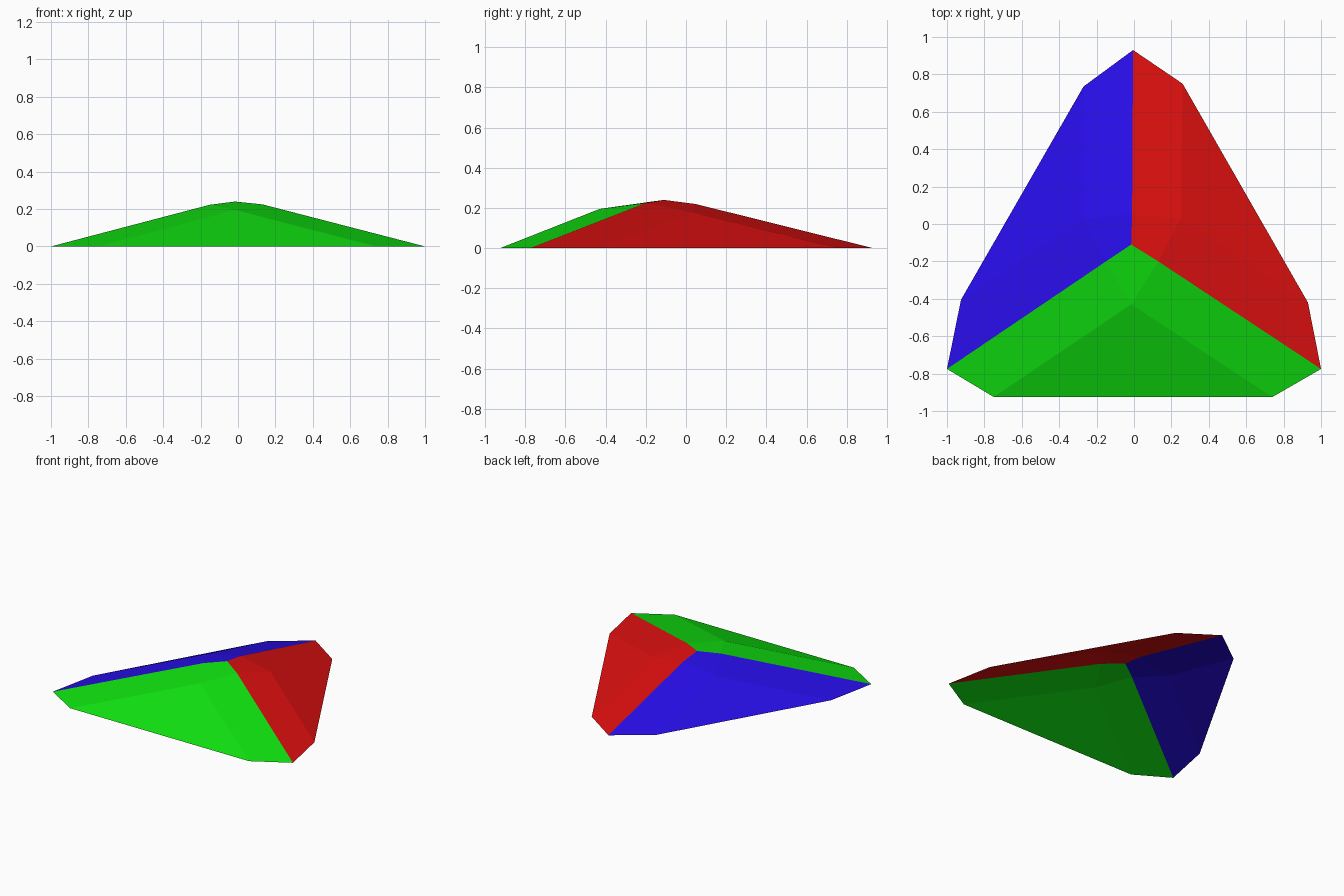
import bpy, bmesh
from mathutils import Vector

if "Cube" in bpy.data.objects:
    bpy.data.objects.remove(bpy.data.objects["Cube"])


def material(name, rgb):
    mat = bpy.data.materials.new(name)
    mat.diffuse_color = (*rgb, 1)
    mat.use_nodes = True
    mat.node_tree.nodes["Principled BSDF"].inputs["Base Color"].default_value = mat.diffuse_color
    return mat


# Shared points: the peak, the three seam bends near it and the three seam ends
peak = (-0.015, -0.11, 0.24)
left_bend, left_end = (-0.15, -0.2, 0.223), (-1, -0.775, 0)
right_bend, right_end = (0.13, -0.2, 0.225), (1, -0.775, 0)
back_bend, back_end = (-0.01, 0.05, 0.219), (-0.005, 0.93, 0)


def panel(name, mat, bend_a, end_a, rim_a, inner, rim_b, end_b, bend_b):
    """One third of the open shell: cap, two side strips and a sloping centre."""
    bm = bmesh.new()
    P, ba, ea, ra, i, rb, eb, bb = [
        bm.verts.new(p) for p in
        (peak, bend_a, end_a, rim_a, inner, rim_b, end_b, bend_b)]
    bm.faces.new((P, ba, i, bb))      # cap
    bm.faces.new((ba, ea, ra, i))     # first strip
    bm.faces.new((i, ra, rb))         # centre
    bm.faces.new((i, rb, eb, bb))     # second strip
    bm.normal_update()
    for f in bm.faces:
        if f.normal.dot(Vector((0, 0, 1))) < 0:
            f.normal_flip()
    mesh = bpy.data.meshes.new(name)
    bm.to_mesh(mesh)
    bm.free()
    mesh.materials.append(mat)
    obj = bpy.data.objects.new(name, mesh)
    bpy.context.collection.objects.link(obj)


# Front, right and left panels, counter-clockwise from above
panel("front_panel", material("green", (0.005, 0.76, 0.005)),
      left_bend, left_end, (-0.75, -0.925, 0), (-0.015, -0.43, 0.195),
      (0.74, -0.925, 0), right_end, right_bend)
panel("right_panel", material("red", (0.74, 0.005, 0.005)),
      right_bend, right_end, (0.93, -0.42, 0), (0.25, 0.03, 0.178),
      (0.26, 0.75, 0), back_end, back_bend)
panel("left_panel", material("blue", (0.021, 0.004, 0.80)),
      back_bend, back_end, (-0.27, 0.735, 0), (-0.27, 0.03, 0.175),
      (-0.925, -0.405, 0), left_end, left_bend)
